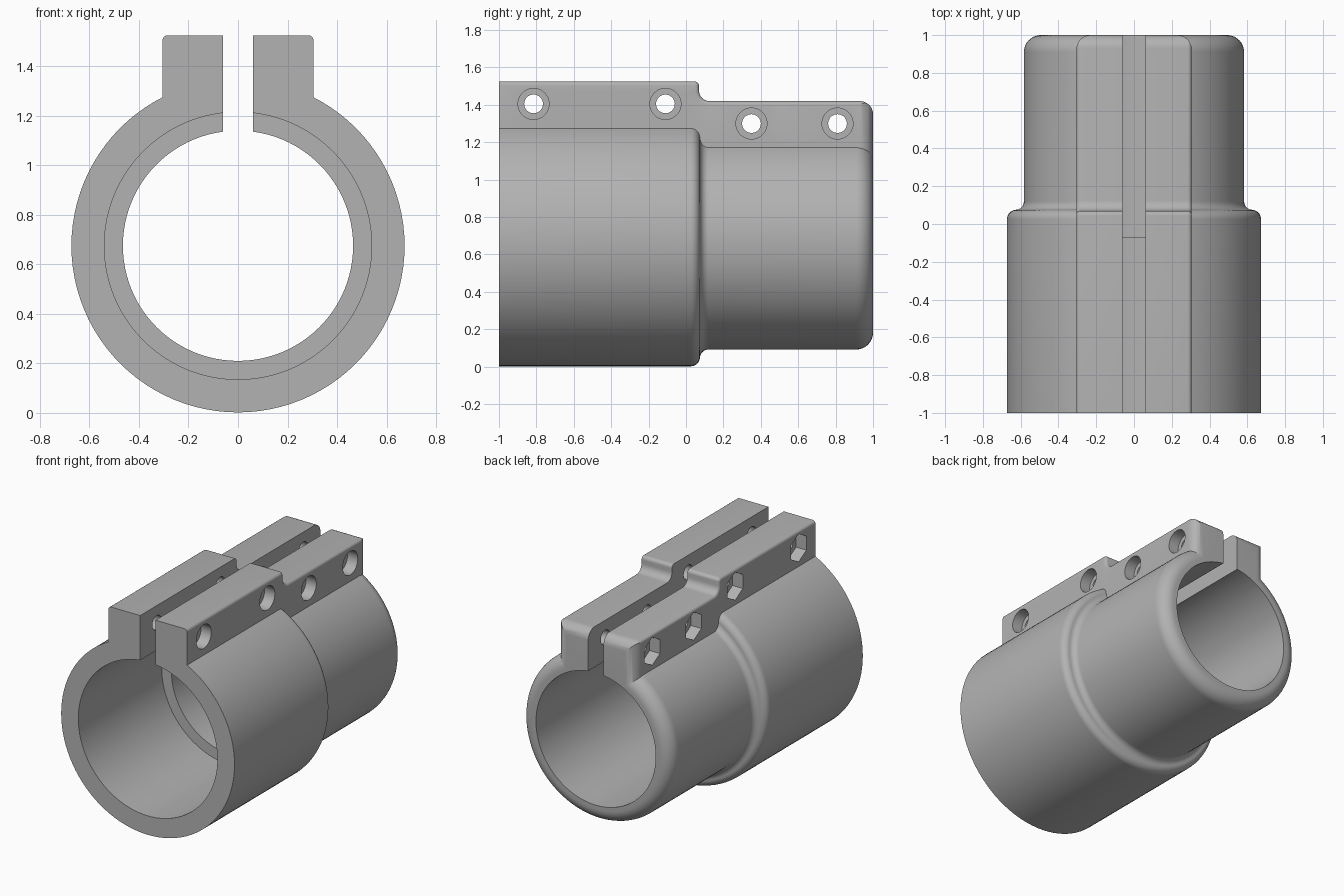
import bpy, bmesh
from math import sin, cos, pi, radians
from mathutils import Matrix, Vector

if "Cube" in bpy.data.objects:
    bpy.data.objects.remove(bpy.data.objects["Cube"], do_unlink=True)

AXIS_Z = 0.675      # height of the tube axis
EAR_X = 0.305       # outer half width of the clamping ears
SLIT_X = 0.06       # half width of the slit

grey = bpy.data.materials.new("plain grey")
grey.use_nodes = True
colour = (0.45, 0.45, 0.45, 1)
grey.diffuse_color = colour
grey.node_tree.nodes["Principled BSDF"].inputs["Base Color"].default_value = colour


def arc(u, v, r, start, end, steps=8):
    """Points on a circular arc, angles in degrees."""
    angles = [radians(start + (end - start) * i / steps) for i in range(steps + 1)]
    return [(u + r * cos(a), v + r * sin(a)) for a in angles]


def finish(name, bm):
    bmesh.ops.recalc_face_normals(bm, faces=bm.faces)
    mesh = bpy.data.meshes.new(name)
    bm.to_mesh(mesh)
    bm.free()
    mesh.materials.append(grey)
    obj = bpy.data.objects.new(name, mesh)
    bpy.context.collection.objects.link(obj)
    return obj


def lathe(name, profile, segments=96):
    """Solid of revolution round the tube axis from (y, radius) points."""
    bm = bmesh.new()
    rings = []
    for i in range(segments):
        a = 2 * pi * i / segments
        rings.append([bm.verts.new((r * sin(a), y, AXIS_Z + r * cos(a))) for y, r in profile])
    for i, ring in enumerate(rings):
        after = rings[(i + 1) % segments]
        for j in range(len(profile) - 1):
            bm.faces.new((ring[j], ring[j + 1], after[j + 1], after[j]))
    for end in (0, -1):
        bm.faces.new([ring[end] for ring in rings])
    return finish(name, bm)


def prism(points, step):
    """Bmesh of a flat outline pushed along a vector."""
    bm = bmesh.new()
    face = bm.faces.new([bm.verts.new(p) for p in points])
    moved = bmesh.ops.extrude_face_region(bm, geom=[face])["geom"]
    verts = [g for g in moved if isinstance(g, bmesh.types.BMVert)]
    bmesh.ops.translate(bm, verts=verts, vec=Vector(step))
    return bm


def pin(name, x0, x1, y, z, r, sides):
    """Cutter along x: round for many sides, hexagonal for six."""
    ring = [(x0, y + r * sin(2 * pi * i / sides), z + r * cos(2 * pi * i / sides))
            for i in range(sides)]
    return finish(name, prism(ring, (x1 - x0, 0, 0)))


def combine(target, other, operation):
    mod = target.modifiers.new(operation, "BOOLEAN")
    mod.operation, mod.object, mod.solver = operation, other, "EXACT"
    bpy.ops.object.select_all(action="DESELECT")
    bpy.context.view_layer.objects.active = target
    target.select_set(True)
    bpy.ops.object.modifier_apply(modifier=mod.name)
    bpy.data.objects.remove(other, do_unlink=True)


# Stepped tube with a rounded shoulder and a rounded back end
outer = [(-1, 0.673)] + arc(0.025, 0.623, 0.05, 90, 0) + arc(0.12, 0.628, 0.045, 180, 270)
outer += arc(0.91, 0.493, 0.09, 90, 0, 10)
body = lathe("clamp_body", outer)

# Ears: stepped side outline, softened top edges, rounded back corners
side = [(-1, 0.9), (-1, 1.525)] + arc(0.045, 1.5, 0.025, 90, 0)
side += arc(0.125, 1.475, 0.055, 180, 270) + arc(0.93, 1.35, 0.07, 90, 0) + [(1, 0.9)]
bm = prism([(-EAR_X, y, z) for y, z in side], (2 * EAR_X, 0, 0))
soft = [e for e in bm.edges if abs(e.verts[0].co.x - e.verts[1].co.x) < 0.001
        and all(v.co.z > 1.36 for v in e.verts)]
bmesh.ops.bevel(bm, geom=soft, offset=0.02, segments=4, profile=0.5, affect="EDGES")
ears = finish("ears", bm)
plan = [(-0.4, -1.1), (0.4, -1.1), (0.4, 0.5), (EAR_X, 0.5)]
plan += arc(EAR_X - 0.075, 0.925, 0.075, 0, 90) + arc(0.075 - EAR_X, 0.925, 0.075, 90, 180)
plan += [(-EAR_X, 0.5), (-0.4, 0.5)]
combine(ears, finish("plan", prism([(x, y, 0.5) for x, y in plan], (0, 0, 1.5))), "INTERSECT")
combine(body, ears, "UNION")

# Stepped bore and the slit above it
bore = lathe("bore", [(-1.1, 0.54), (-0.075, 0.54), (-0.075, 0.465), (1.1, 0.465)])
combine(body, bore, "DIFFERENCE")
slit_outline = [(-SLIT_X, -1.1, 0.9), (SLIT_X, -1.1, 0.9), (SLIT_X, 1.1, 0.9), (-SLIT_X, 1.1, 0.9)]
combine(body, finish("slit", prism(slit_outline, (0, 0, 1))), "DIFFERENCE")

# Bolt holes: round counterbores on the left, hexagonal nut pockets on the right
for y, z in ((-0.815, 1.405), (-0.11, 1.405), (0.35, 1.3), (0.81, 1.3)):
    combine(body, pin("bolt_hole", -0.5, 0.5, y, z, 0.05, 32), "DIFFERENCE")
    combine(body, pin("counterbore", EAR_X - 0.08, 0.5, y, z, 0.083, 40), "DIFFERENCE")
    combine(body, pin("nut_pocket", -0.5, 0.08 - EAR_X, y, z, 0.098, 6), "DIFFERENCE")

bpy.ops.object.shade_smooth_by_angle(angle=radians(30))
